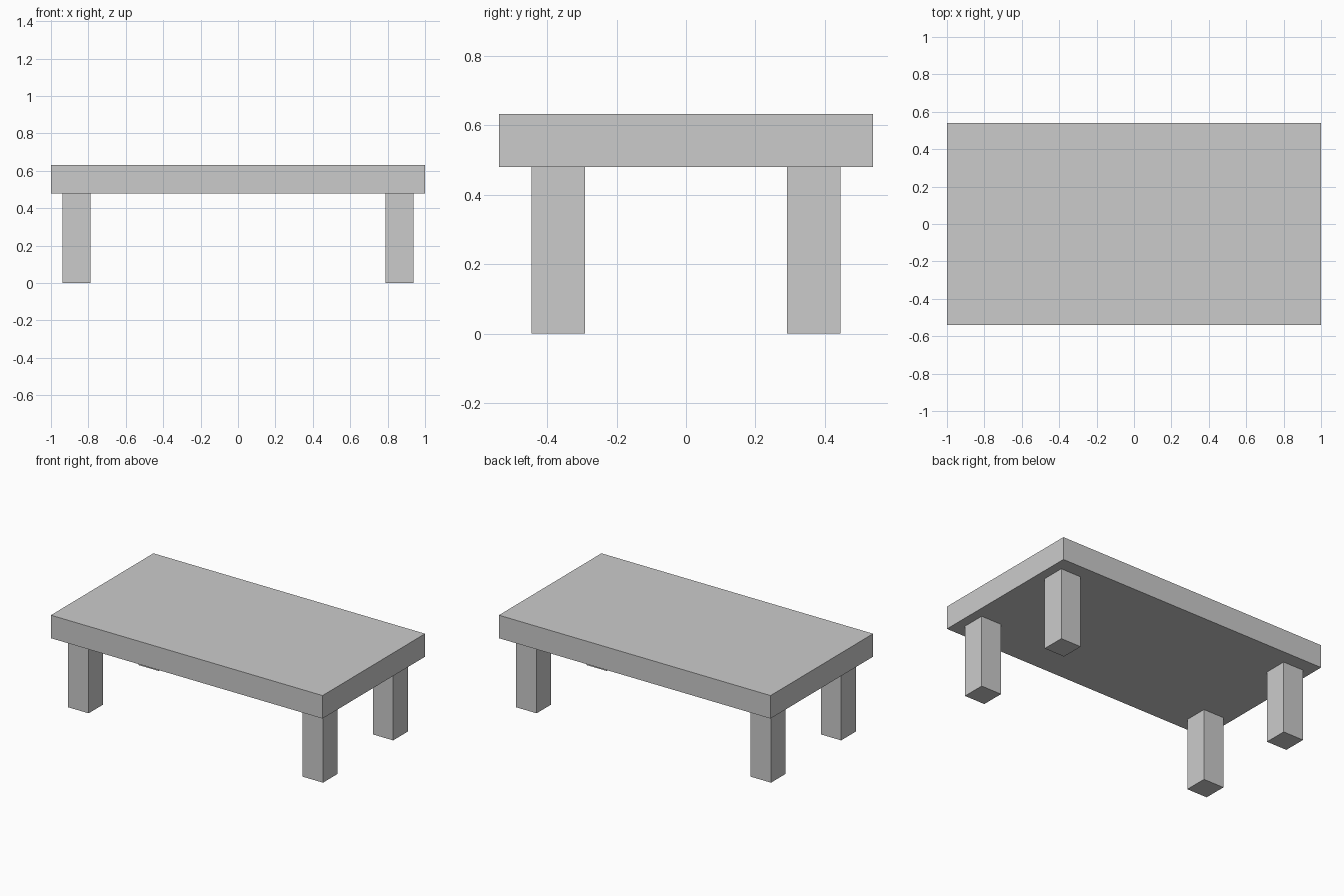
import bpy

if "Cube" in bpy.data.objects:
    bpy.data.objects.remove(bpy.data.objects["Cube"])


def box(name, lo, hi):
    """Axis-aligned box spanning corner lo to corner hi."""
    bpy.ops.mesh.primitive_cube_add(size=1, location=[(a + b) / 2 for a, b in zip(lo, hi)])
    obj = bpy.context.object
    obj.name = name
    obj.scale = [b - a for a, b in zip(lo, hi)]
    bpy.ops.object.transform_apply(location=False, rotation=False, scale=True)
    return obj


TOP_Z, UNDERSIDE_Z = 0.632, 0.479
LEG_X, LEG_Y = 0.863, 0.3685      # leg centres
HALF_X, HALF_Y = 0.075, 0.077     # leg half widths

# Thick slab top
box("table_top", (-1, -0.539, UNDERSIDE_Z), (1, 0.539, TOP_Z))

# Four square legs
for side, sx in (("left", -1), ("right", 1)):
    for end, sy in (("front", -1), ("back", 1)):
        x, y = sx * LEG_X, sy * LEG_Y
        box(f"{end}_{side}_leg",
            (x - HALF_X, y - HALF_Y, 0),
            (x + HALF_X, y + HALF_Y, UNDERSIDE_Z))
